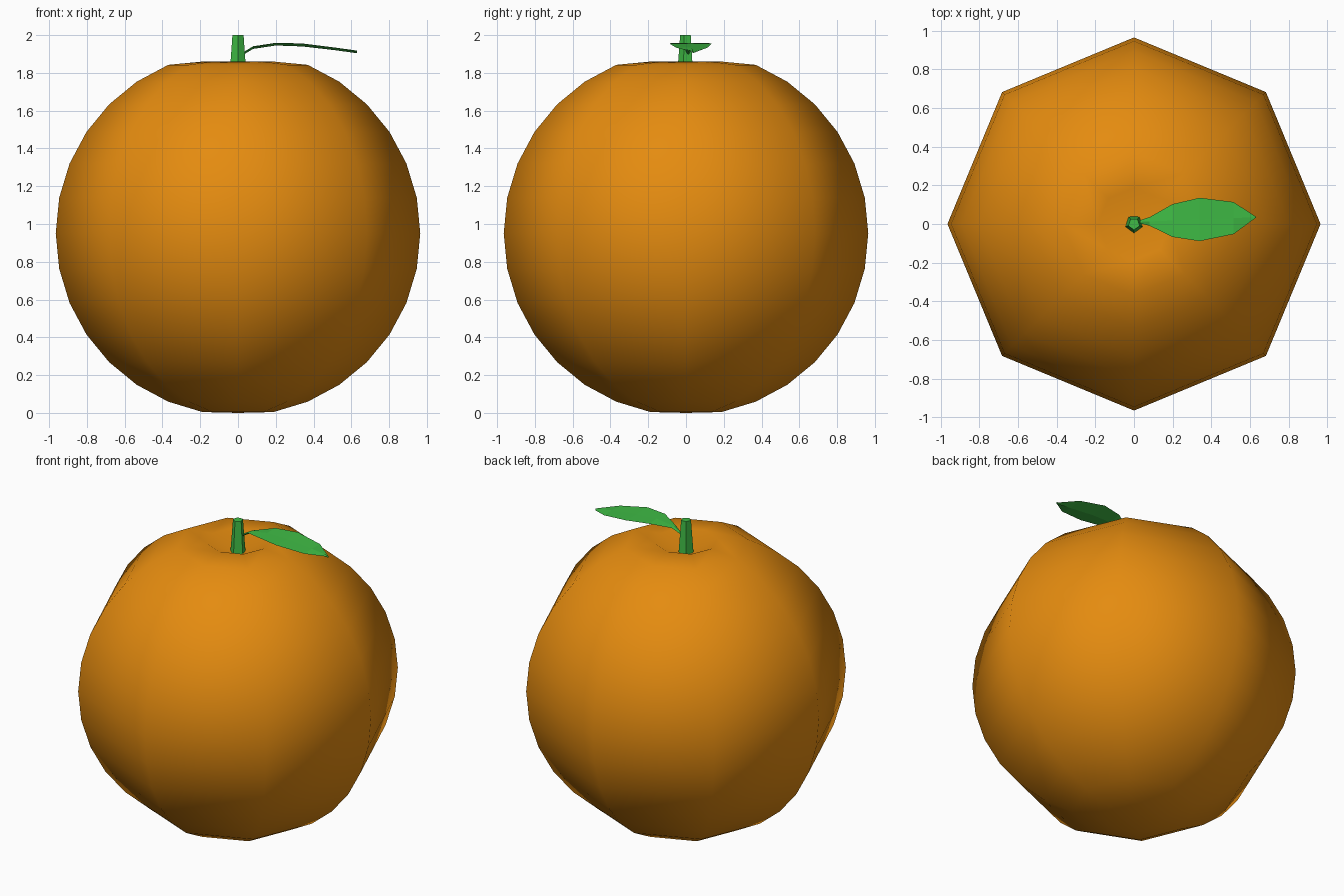
import bpy, math

if "Cube" in bpy.data.objects:
    bpy.data.objects.remove(bpy.data.objects["Cube"])


def material(name, rgb):
    m = bpy.data.materials.new(name)
    m.diffuse_color = (*rgb, 1)
    m.use_nodes = True
    m.node_tree.nodes["Principled BSDF"].inputs["Base Color"].default_value = m.diffuse_color
    return m


def make(name, verts, faces, mat, smooth=False):
    me = bpy.data.meshes.new(name)
    me.from_pydata(verts, [], faces)
    me.materials.append(mat)
    me.polygons.foreach_set("use_smooth", [smooth] * len(faces))
    ob = bpy.data.objects.new(name, me)
    bpy.context.collection.objects.link(ob)
    return ob


def lathe(profile, n, start=0.0):
    """Rings of n points; a radius of 0 at either end becomes a pole."""
    verts, rings = [], []
    for r, z in profile:
        k = n if r > 0 else 1
        rings.append([len(verts) + i % k for i in range(n)])
        for i in range(k):
            a = start + 2 * math.pi * i / n
            verts.append((r * math.cos(a), r * math.sin(a), z))
    faces = []
    for lo, hi in zip(rings, rings[1:]):
        for i in range(n):
            j = (i + 1) % n
            faces.append(tuple(dict.fromkeys((lo[i], lo[j], hi[j], hi[i]))))
    return verts, faces


orange = material("orange peel", (0.78, 0.26, 0.005))
green = material("leaf green", (0.05, 0.5, 0.06))

# Fruit: eight-sided sphere with sixteen bands and a dimple at the top
R, CZ = 0.965, 0.951
profile = [(0, 0.0)]
for i in range(1, 15):
    a = math.pi * i / 16
    profile.append((R * math.sin(a), CZ - R * math.cos(a)))
profile += [(0.188, 1.86), (0, 1.77)]
make("fruit", *lathe(profile, 8), orange, smooth=True)

# Stem: tapered five-sided peg
make("stem", *lathe([(0, 1.77), (0.048, 1.77), (0.031, 2.0), (0, 2.0)], 5, -math.pi / 2), green)

# Leaf: arched blade of (x, z, half width) stations, slightly folded at the midrib
stations = [(0.03, 1.905, 0.008), (0.08, 1.935, 0.022), (0.20, 1.953, 0.085),
            (0.34, 1.948, 0.112), (0.515, 1.928, 0.083), (0.63, 1.912, 0.003)]
verts, faces = [], []
for x, z, w in stations:
    y = 0.01 + 0.04 * x
    fold = 0.07 * w
    verts += [(x, y - w, z + fold), (x, y, z + 0.006), (x, y + w, z + fold), (x, y, z - 0.008)]
for s in range(len(stations) - 1):
    for i in range(4):
        a, b = s * 4 + i, s * 4 + (i + 1) % 4
        faces.append((a, a + 4, b + 4, b))
n = len(verts)
faces += [(0, 1, 2, 3), (n - 1, n - 2, n - 3, n - 4)]
make("leaf", verts, faces, green)
